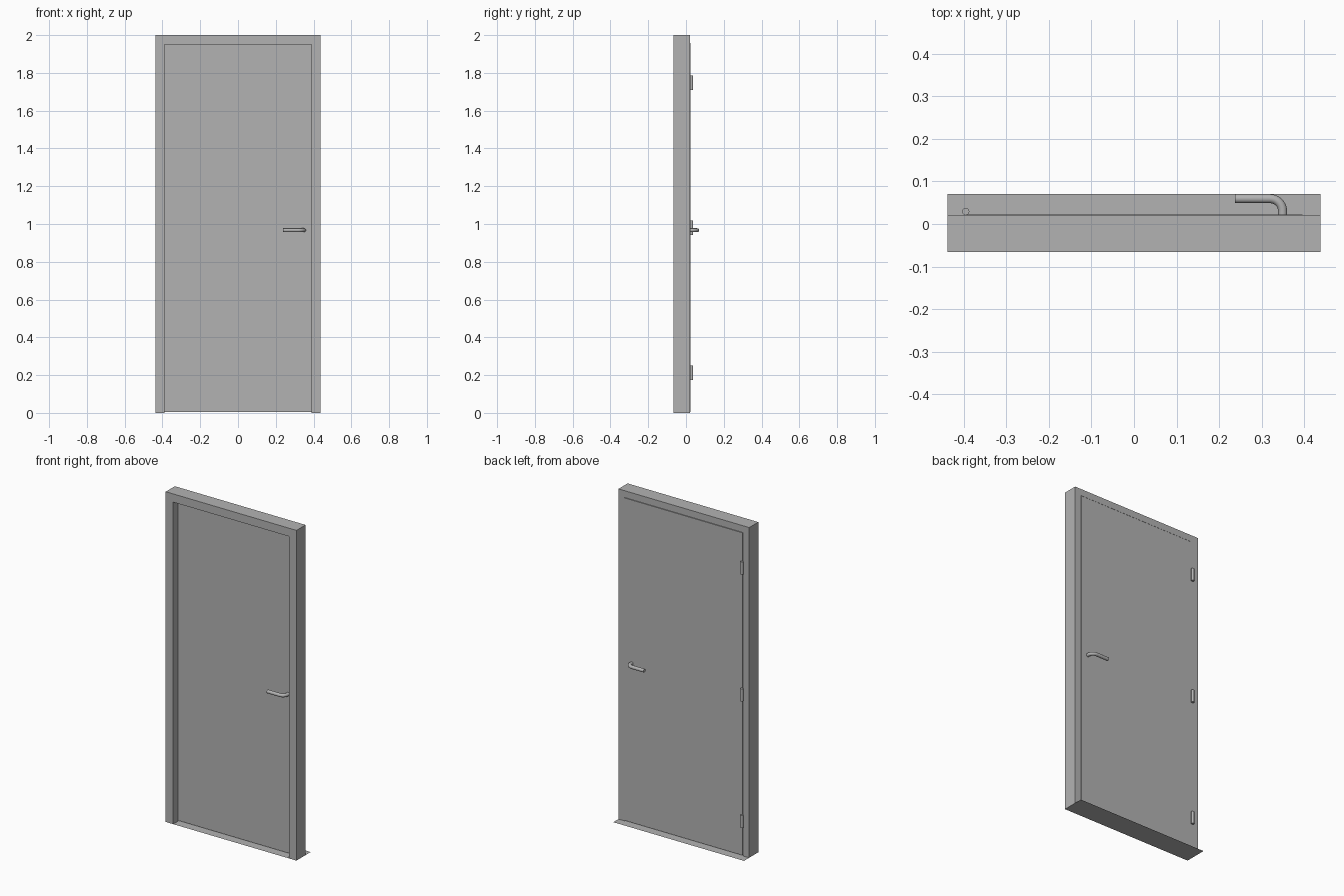
import bpy, bmesh, math
from mathutils import Vector

cube = bpy.data.objects.get("Cube")
if cube:
    bpy.data.objects.remove(cube, do_unlink=True)

grey = bpy.data.materials.new("plain grey")
grey.use_nodes = True
grey.diffuse_color = (0.45, 0.45, 0.45, 1)
grey.node_tree.nodes["Principled BSDF"].inputs["Base Color"].default_value = grey.diffuse_color

HALF_W, HEIGHT = 0.438, 2.0
FRONT, BACK = -0.066, 0.021          # frame faces
DOOR_FRONT, DOOR_BACK = -0.018, 0.0225
HANDLE_X, HANDLE_Z, HANDLE_R = 0.349, 0.967, 0.0105


def finish(name, bm):
    bmesh.ops.recalc_face_normals(bm, faces=bm.faces)
    mesh = bpy.data.meshes.new(name)
    bm.to_mesh(mesh)
    bm.free()
    mesh.materials.append(grey)
    obj = bpy.data.objects.new(name, mesh)
    bpy.context.collection.objects.link(obj)
    return obj


def smooth(obj):
    bpy.ops.object.select_all(action='DESELECT')
    obj.select_set(True)
    bpy.context.view_layer.objects.active = obj
    bpy.ops.object.shade_smooth_by_angle(angle=math.radians(40))


def box(name, lo, hi):
    bm = bmesh.new()
    bmesh.ops.create_cube(bm, size=1)
    lo, hi = Vector(lo), Vector(hi)
    for v in bm.verts:
        v.co = (lo + hi) / 2 + v.co * (hi - lo)
    return finish(name, bm)


# Frame: rebated profile (inset from outside, depth) mitred round both jambs and head
profile = [(0, FRONT), (0.05, FRONT), (0.05, DOOR_FRONT),
           (0.041, DOOR_FRONT), (0.041, BACK), (0, BACK)]
bm = bmesh.new()
sections = []
for side, top in ((-1, 0), (-1, 1), (1, 1), (1, 0)):
    sections.append([bm.verts.new((side * (HALF_W - i), y, top * (HEIGHT - i)))
                     for i, y in profile])
n = len(profile)
for a, b in zip(sections, sections[1:]):
    for k in range(n):
        bm.faces.new((a[k], a[(k + 1) % n], b[(k + 1) % n], b[k]))
for end in (sections[0], sections[-1]):
    bm.faces.new(end)
finish("door_frame", bm)

# Door leaf, standing slightly proud of the frame at the back
box("door_leaf", (-0.395, DOOR_FRONT, 0.004), (0.395, DOOR_BACK, 1.957))

# Floor sheet under the door
bm = bmesh.new()
bm.faces.new([bm.verts.new((x * HALF_W, y, 0)) for x, y in
              ((-1, FRONT), (1, FRONT), (1, 0.07), (-1, 0.07))])
sheet = finish("floor_sheet", bm)
if sheet.data.polygons[0].normal.z < 0:
    sheet.data.flip_normals()


# Lever handles: round bar with a curved elbow
def handle(name, face_y, out):
    reach, bend, sides = 0.037, 0.03, 20
    # each path point: x, distance from door, bar direction angle
    path = [(HANDLE_X, -0.004, 0)]
    for k in range(9):
        a = math.pi / 2 * k / 8
        path.append((HANDLE_X - bend * (1 - math.cos(a)),
                     reach - bend + bend * math.sin(a), a))
    path.append((0.237, reach, math.pi / 2))
    bm = bmesh.new()
    rings = []
    for x, d, a in path:
        ring = []
        for s in range(sides):
            t = 2 * math.pi * s / sides
            u = HANDLE_R * math.cos(t)
            ring.append(bm.verts.new((x + u * math.cos(a),
                                      face_y + out * (d + u * math.sin(a)),
                                      HANDLE_Z + HANDLE_R * math.sin(t))))
        rings.append(ring)
    for p, q in zip(rings, rings[1:]):
        for s in range(sides):
            bm.faces.new((p[s], p[(s + 1) % sides], q[(s + 1) % sides], q[s]))
    for end in (rings[0], rings[-1]):
        bm.faces.new(end)
    smooth(finish(name, bm))


handle("front_handle", DOOR_FRONT, -1)
handle("back_handle", DOOR_BACK, 1)

# Hinge barrels on the back
for name, z in (("lower", 0.213), ("middle", 0.98), ("upper", 1.748)):
    bm = bmesh.new()
    bmesh.ops.create_cone(bm, cap_ends=True, segments=20, radius1=0.0085,
                          radius2=0.0085, depth=0.076)
    bmesh.ops.translate(bm, verts=bm.verts, vec=(-0.395, 0.0295, z))
    smooth(finish(name + "_hinge", bm))
